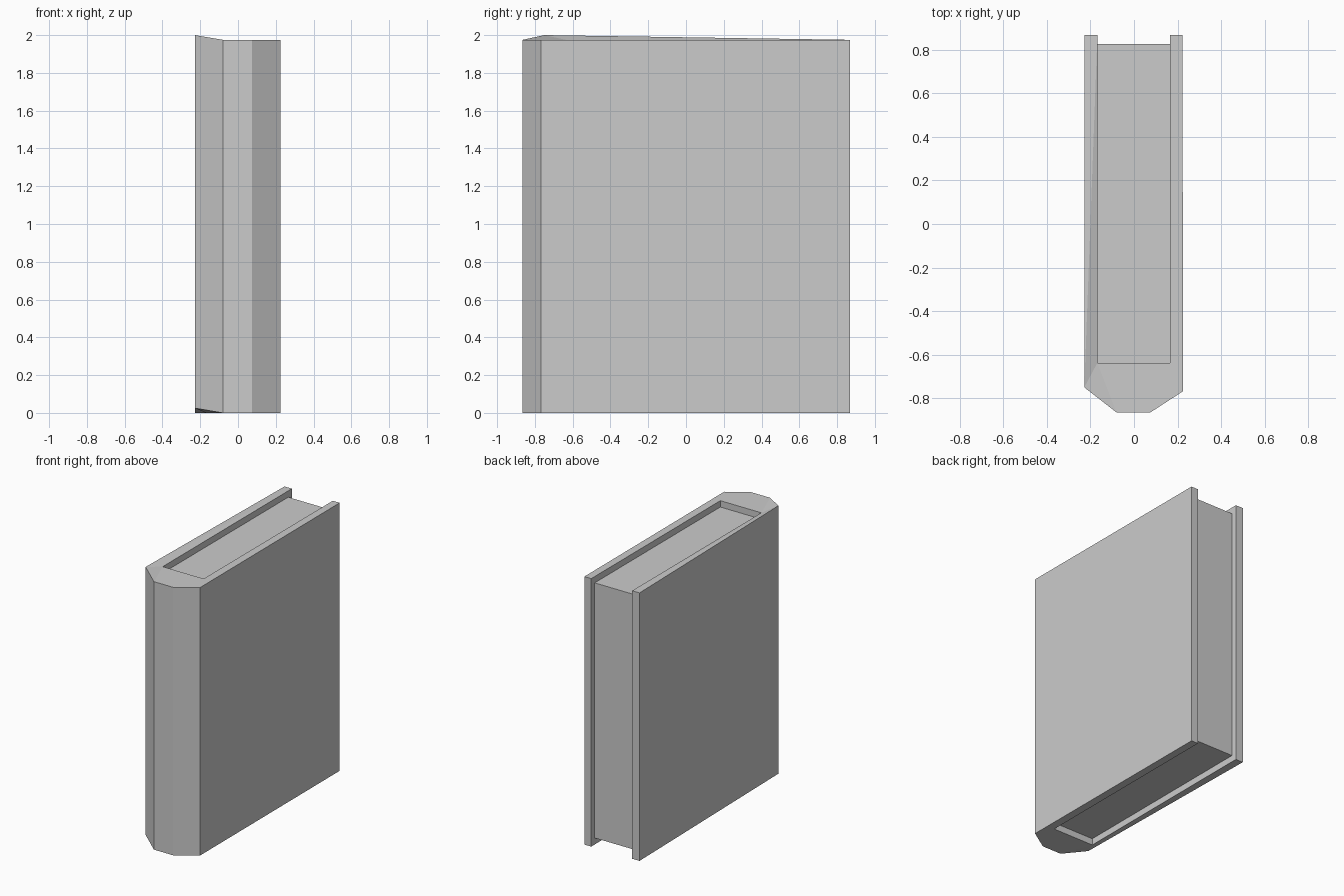
import bpy, bmesh

if "Cube" in bpy.data.objects:
    bpy.data.objects.remove(bpy.data.objects["Cube"])

H = 1.975      # cover height
LIFT = 0.025   # the left spine corner is pushed up slightly


def make_object(name, bm):
    bmesh.ops.recalc_face_normals(bm, faces=bm.faces)
    mesh = bpy.data.meshes.new(name)
    bm.to_mesh(mesh)
    bm.free()
    obj = bpy.data.objects.new(name, mesh)
    bpy.context.collection.objects.link(obj)
    return obj


# Cover: U-shaped outline with a chamfered spine, extruded upward
outline = [(-0.228, 0.867), (-0.168, 0.867), (-0.168, -0.637), (0.166, -0.637),
           (0.166, 0.867), (0.222, 0.867), (0.226, -0.767), (0.075, -0.865),
           (-0.08, -0.865), (-0.228, -0.75)]
LEFT_CORNER = 9
bm = bmesh.new()
rings = []
for z in (0, H):
    rings.append([bm.verts.new((x, y, z + (LIFT if i == LEFT_CORNER else 0)))
                  for i, (x, y) in enumerate(outline)])
low, high = rings
n = len(outline)
for i in range(n):
    j = (i + 1) % n
    bm.faces.new((low[i], low[j], high[j], high[i]))
# End caps: left board, right board, spine
for ring in rings:
    for ids in ((0, 1, 9), (1, 2, 9), (3, 4, 5, 6), (2, 8, 9), (2, 3, 6, 7, 8)):
        bm.faces.new([ring[i] for i in ids])
make_object("cover", bm)

# Page block: recessed at the top, bottom and open edge
lo, hi = (-0.168, -0.637, 0.048), (0.166, 0.826, 1.928)
bm = bmesh.new()
bmesh.ops.create_cube(bm, size=1)
for v in bm.verts:
    v.co = [lo[k] if v.co[k] < 0 else hi[k] for k in range(3)]
make_object("pages", bm)
